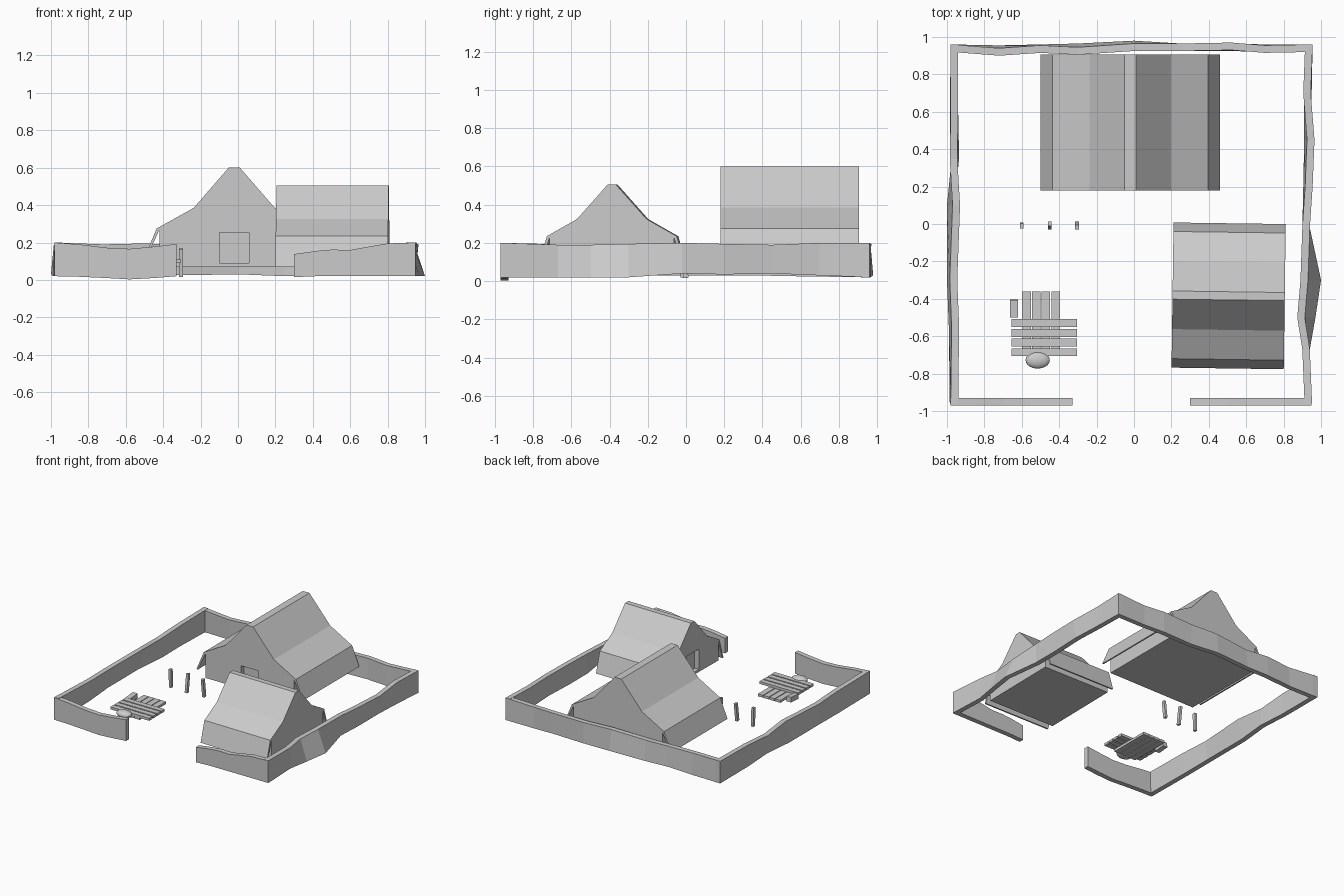
import bpy, bmesh, math
from mathutils import Vector

if "Cube" in bpy.data.objects:
    bpy.data.objects.remove(bpy.data.objects["Cube"])


def finish(name, bm):
    bmesh.ops.recalc_face_normals(bm, faces=bm.faces)
    me = bpy.data.meshes.new(name)
    bm.to_mesh(me)
    bm.free()
    ob = bpy.data.objects.new(name, me)
    bpy.context.collection.objects.link(ob)
    return ob


def box(name, loc, size, rot=(0, 0, 0)):
    bm = bmesh.new()
    bmesh.ops.create_cube(bm, size=1)
    for v in bm.verts:
        v.co = Vector((v.co.x * size[0], v.co.y * size[1], v.co.z * size[2]))
    ob = finish(name, bm)
    ob.location, ob.rotation_euler = loc, rot
    return ob


def prism(name, profile, length):
    """Extrude an (x, z) profile along +y."""
    bm = bmesh.new()
    f = bm.faces.new([bm.verts.new((x, 0, z)) for x, z in profile])
    r = bmesh.ops.extrude_face_region(bm, geom=[f])
    for v in r["geom"]:
        if isinstance(v, bmesh.types.BMVert):
            v.co.y += length
    return finish(name, bm)


def house(name, roof, skirt_z, length, loc, angle):
    """roof: (half width, z) pairs from ridge to flared skirt edge."""
    (r, rz), (m, mz), (e, ez), s = roof[0], roof[1], roof[2], roof[3]
    w = e - 0.015
    half = [(r, rz), (m, mz), (e, ez), (w, ez - 0.015), (w, 0.07)]
    body = prism(name + "_body", half + [(-x, z) for x, z in reversed(half)], length)
    parts = [body]
    # flared skirts under the eaves
    for sg, side in ((1, "right"), (-1, "left")):
        pts = [(e, ez), (s, skirt_z), (s - 0.012, skirt_z), (e - 0.014, ez - 0.008)]
        parts.append(prism(f"{name}_{side}_skirt", [(sg * x, z) for x, z in pts], length))
    # recessed doorway
    cut = box(name + "_door_cutter", (0, 0, 0.172), (0.16, 0.08, 0.165))
    cut.hide_render = True
    cut.hide_viewport = True
    parts.append(cut)
    mod = body.modifiers.new("doorway", "BOOLEAN")
    mod.object, mod.operation, mod.solver = cut, "DIFFERENCE", "EXACT"
    for p in parts:
        p.location = Vector(loc)
        if p is cut:
            p.location.z += 0.172
        p.rotation_euler.z = angle


house("large_house", [(0.03, 0.6), (0.217, 0.385), (0.415, 0.275), 0.48],
      0.12, 0.725, (-0.02, 0.18, 0), 0)
house("small_house", [(0.022, 0.505), (0.182, 0.325), (0.34, 0.235), 0.388],
      0.07, 0.6, (0.206, -0.38, 0), math.radians(-90.8))


def wall(name, stations, axis, t=0.02):
    """stations: (along, top offset, bottom offset, bottom z, top z)."""
    bm = bmesh.new()
    rings = []
    for a, ot, ob_, zb, zt in stations:
        ring = [(ob_ - t, zb), (ob_ + t, zb), (ot + t, zt), (ot - t, zt)]
        rings.append([bm.verts.new((a, o, z) if axis == "x" else (o, a, z)) for o, z in ring])
    for p, q in zip(rings, rings[1:]):
        for i in range(4):
            j = (i + 1) % 4
            bm.faces.new((p[i], p[j], q[j], q[i]))
    bm.faces.new(rings[0])
    bm.faces.new(rings[-1])
    return finish(name, bm)


# wavy compound walls, the front one split by the entrance
wall("left_wall", [(-0.96, -.96, -.965, .02, .2), (-.55, -.955, -.97, .02, .19),
                   (-.3, -.965, -.98, .03, .185), (.1, -.95, -.98, .03, .195),
                   (.35, -.965, -.955, .03, .18), (.6, -.96, -.965, .025, .195),
                   (.96, -.96, -.96, .02, .2)], "y")
wall("right_wall", [(-.96, .932, .932, .02, .2), (-.67, .92, .92, .02, .19),
                    (-.5, .893, .95, .02, .19), (-.3, .91, .98, .02, .195),
                    (-.02, .92, .92, .04, .2), (.2, .935, .925, .035, .195),
                    (.45, .945, .93, .04, .19), (.7, .925, .93, .03, .2),
                    (.96, .935, .935, .02, .2)], "y")
wall("back_wall", [(-.98, .94, .94, .02, .2), (-.72, .92, .935, .02, .19),
                   (-.5, .935, .94, .03, .195), (-.3, .925, .945, .025, .185),
                   (0, .945, .96, .03, .2), (.25, .945, .945, .02, .19),
                   (.52, .95, .945, .025, .195), (.7, .935, .94, .02, .19),
                   (.95, .94, .94, .02, .2)], "x")
wall("front_left_wall", [(-.98, -.95, -.95, .02, .2), (-.85, -.95, -.95, .017, .19),
                         (-.7, -.95, -.95, .01, .172), (-.58, -.95, -.95, .003, .166),
                         (-.45, -.95, -.95, .01, .178), (-.33, -.95, -.95, .02, .192)], "x")
wall("front_right_wall", [(.3, -.95, -.95, .015, .138), (.42, -.95, -.95, .02, .155),
                          (.5, -.95, -.95, .02, .162), (.6, -.95, -.95, .02, .16),
                          (.7, -.95, -.95, .02, .178), (.8, -.95, -.95, .02, .195),
                          (.95, -.95, -.95, .02, .2)], "x")

# standing posts
for i, (x, h, tilt) in enumerate([(-.6, .025, .03), (-.45, .025, -.13), (-.305, .025, .12)]):
    box(f"post_{i + 1}", (x, -.008, .092), (.02, h, .15), (tilt, 0, 0))

# stacked planks
for i in range(4):
    box(f"lower_plank_{i + 1}", (-.575 + i * .052, -.53, .08), (.046, .34, .02))
    box(f"upper_plank_{i + 1}", (-.48, -.53 - i * .052, .1), (.35, .042, .02))
box("crate", (-.642, -.452, .09), (.042, .095, .04), (.08, 0, 0))

# oval basket
bm = bmesh.new()
bmesh.ops.create_uvsphere(bm, u_segments=20, v_segments=10, radius=1)
for v in bm.verts:
    v.co = Vector((v.co.x * .065, v.co.y * .045, v.co.z * .028))
basket = finish("basket", bm)
basket.location = (-.515, -.728, .1)
